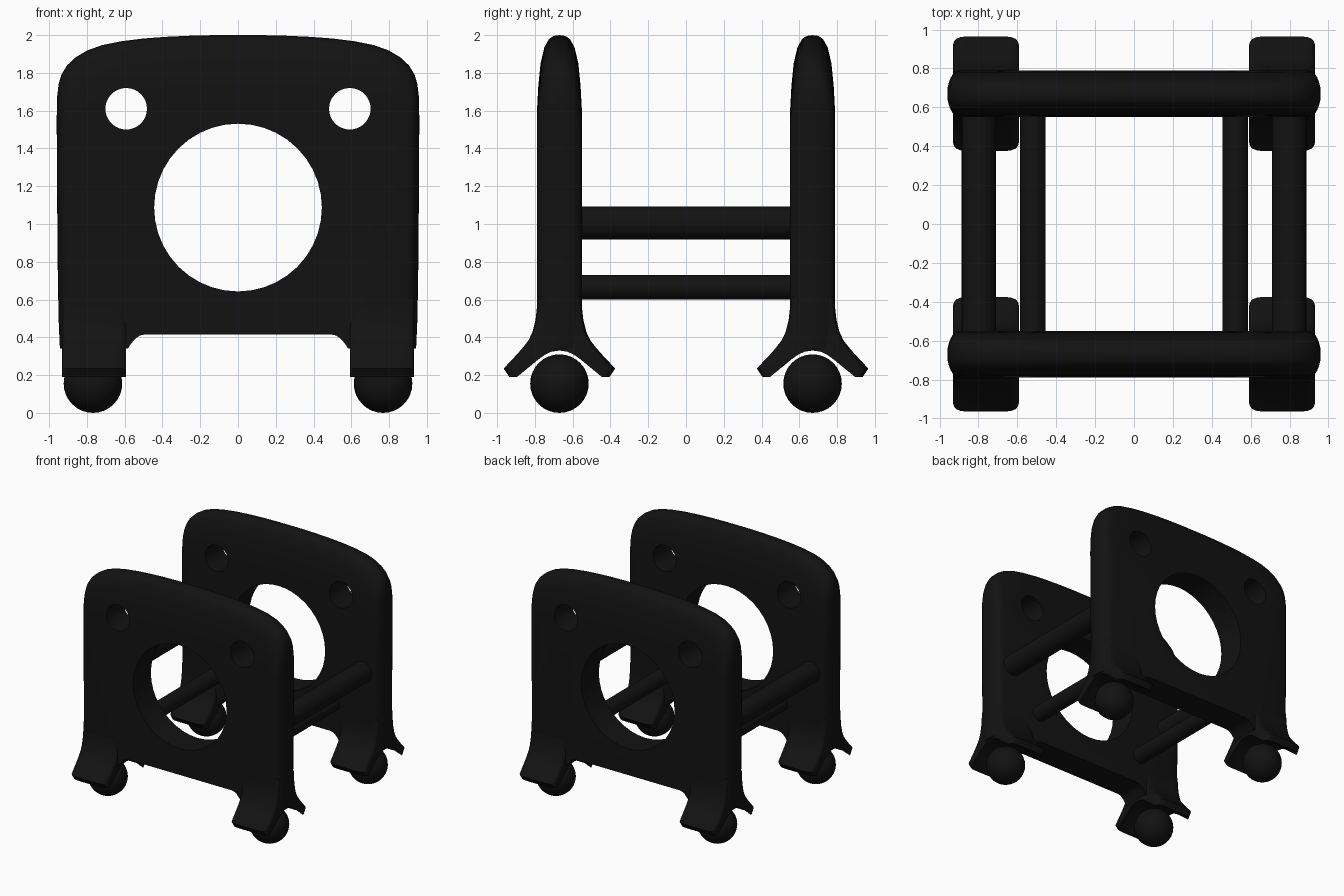
import bpy, bmesh, math
from mathutils import Matrix, Vector

if "Cube" in bpy.data.objects:
    bpy.data.objects.remove(bpy.data.objects["Cube"])

black = bpy.data.materials.new("black")
black.diffuse_color = (0.006, 0.006, 0.006, 1)
black.use_nodes = True
black.node_tree.nodes["Principled BSDF"].inputs["Base Color"].default_value = black.diffuse_color
PANEL_Y = 0.67


def finish(bm, name, material=True):
    bmesh.ops.recalc_face_normals(bm, faces=bm.faces)
    mesh = bpy.data.meshes.new(name)
    bm.to_mesh(mesh)
    bm.free()
    ob = bpy.data.objects.new(name, mesh)
    bpy.context.collection.objects.link(ob)
    if material:
        mesh.materials.append(black)
    return ob


def select(ob):
    bpy.ops.object.select_all(action='DESELECT')
    ob.select_set(True)
    bpy.context.view_layer.objects.active = ob


def smooth(ob, angle=35):
    select(ob)
    bpy.ops.object.shade_smooth_by_angle(angle=math.radians(angle))


def loft(rings, name):
    bm = bmesh.new()
    rows = [[bm.verts.new(p) for p in ring] for ring in rings]
    n = len(rows[0])
    for a, b in zip(rows, rows[1:]):
        for i in range(n):
            j = (i + 1) % n
            bm.faces.new((a[i], a[j], b[j], b[i]))
    bm.faces.new(rows[0])
    bm.faces.new(rows[-1])
    return finish(bm, name)


def add_rod(bm, x, z, r, y0, y1, sides):
    m = Matrix.Translation((x, (y0 + y1) / 2, z)) @ Matrix.Rotation(math.pi / 2, 4, 'X')
    bmesh.ops.create_cone(bm, cap_ends=True, segments=sides, radius1=r, radius2=r,
                          depth=y1 - y0, matrix=m)


# panel outline, right half from top centre round to bottom centre
half = [(0.12, 2.0), (0.25, 1.997), (0.38, 1.991), (0.5, 1.982), (0.62, 1.967), (0.72, 1.947),
        (0.8, 1.918), (0.86, 1.882), (0.905, 1.84), (0.935, 1.79), (0.95, 1.74), (0.958, 1.67),
        (0.96, 1.55), (0.958, 1.2), (0.955, 0.8), (0.95, 0.5), (0.943, 0.34), (0.6, 0.34),
        (0.583, 0.365), (0.555, 0.395), (0.53, 0.41), (0.5, 0.416)]
outline = half + [(-x, z) for x, z in reversed(half)]

# half thickness, side inset, top inset
edge = [(0.0, 0, 0), (0.03, 0.001, 0.004), (0.055, 0.007, 0.02), (0.08, 0.016, 0.065),
        (0.1, 0.028, 0.15), (0.112, 0.042, 0.27), (0.12, 0.07, 0.42)]
layers = [(-h, s, t) for h, s, t in reversed(edge)] + edge[1:]


def panel_ring(y, h, s, t):
    return [(x - s * (x / 0.96) ** 3, y + h, z - t * max(0, (z - 0.5) / 1.5) ** 3)
            for x, z in outline]


# foot cross-section: offset from panel plane, height
foot_half = [(0.115, 0.62), (0.12, 0.55), (0.127, 0.49), (0.142, 0.43), (0.163, 0.385),
             (0.19, 0.35), (0.225, 0.315), (0.293, 0.235), (0.265, 0.19), (0.2, 0.235),
             (0.13, 0.284), (0.09, 0.308), (0.05, 0.324), (0.0, 0.33)]
foot_half[6:8] = [(0.22, 0.29 + 0.025), (0.295, 0.235)]
foot_outline = foot_half + [(-y, z) for y, z in reversed(foot_half[:-1])]
foot_steps = [(0.592, 0.85), (0.597, 0.91), (0.61, 0.96), (0.635, 0.99), (0.67, 1.0),
              (0.85, 1.0), (0.89, 0.99), (0.912, 0.96), (0.926, 0.91), (0.931, 0.85)]

for side, tag in ((-1, "front"), (1, "back")):
    y = side * PANEL_Y
    panel = loft([panel_ring(y, *l) for l in layers], tag + "_panel")

    # large centre hole and two small upper holes
    bm = bmesh.new()
    for x, z, r, n in ((0, 1.087, 0.444, 40), (-0.592, 1.61, 0.11, 32), (0.592, 1.61, 0.11, 32)):
        add_rod(bm, x, z, r, y - 0.3, y + 0.3, n)
    cutter = finish(bm, "hole_cutter", False)
    cutter.hide_render = True
    mod = panel.modifiers.new("holes", 'BOOLEAN')
    mod.operation = 'DIFFERENCE'
    mod.solver = 'EXACT'
    mod.object = cutter
    select(panel)
    bpy.ops.object.modifier_apply(modifier=mod.name)
    bpy.data.objects.remove(cutter)
    smooth(panel)

    for sx, lr in ((-1, "left"), (1, "right")):
        # flared foot arched over the ball
        foot = loft([[(sx * x, y + o * k, z) for o, z in foot_outline] for x, k in foot_steps],
                    f"{tag}_{lr}_foot")
        smooth(foot)
        # ball wheel
        bm = bmesh.new()
        bmesh.ops.create_uvsphere(bm, u_segments=32, v_segments=16, radius=0.155,
                                  matrix=Matrix.Translation((sx * 0.768, y, 0.155)))
        smooth(finish(bm, f"{tag}_{lr}_ball"))

# connecting rods between the panels
for sx, lr in ((-1, "left"), (1, "right")):
    for x, z, r, level in ((0.798, 1.005, 0.088, "upper"), (0.52, 0.665, 0.066, "lower")):
        bm = bmesh.new()
        add_rod(bm, sx * x, z, r, -0.58, 0.58, 32)
        smooth(finish(bm, f"{level}_{lr}_rod"))
